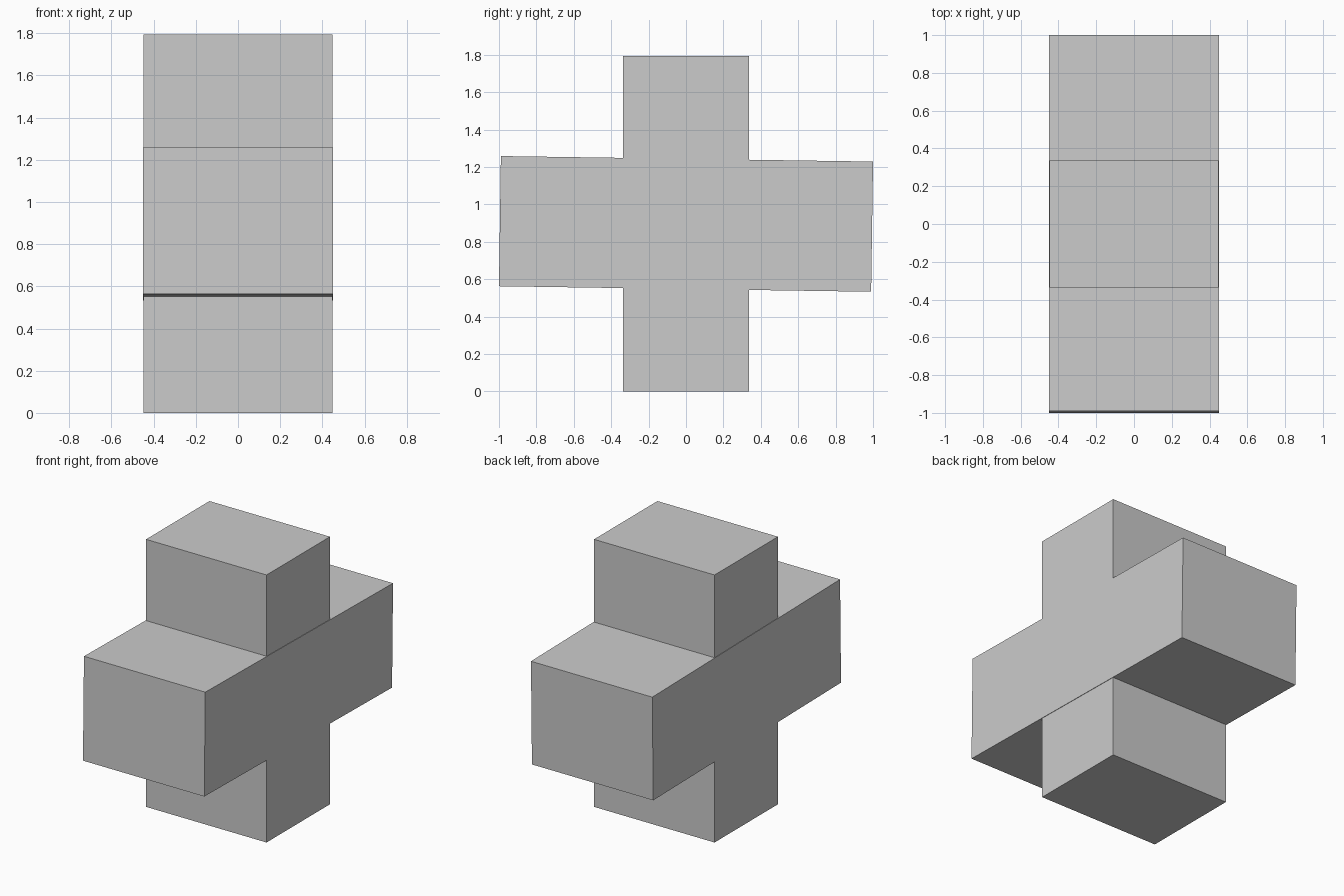
import bpy

if "Cube" in bpy.data.objects:
    bpy.data.objects.remove(bpy.data.objects["Cube"])


def box(name, size, center, tilt=0.0):
    bpy.ops.mesh.primitive_cube_add(size=1, location=center, rotation=(tilt, 0, 0))
    obj = bpy.context.object
    obj.name = name
    obj.scale = size
    return obj


# Upright block standing on the ground
box("upright_block", (0.894, 0.672, 1.794), (0, 0, 0.897))

# Cross beam, a hair wider and tilted slightly down towards the back
box("cross_beam", (0.90, 1.99, 0.696), (0, 0, 0.896), tilt=-0.0148)
